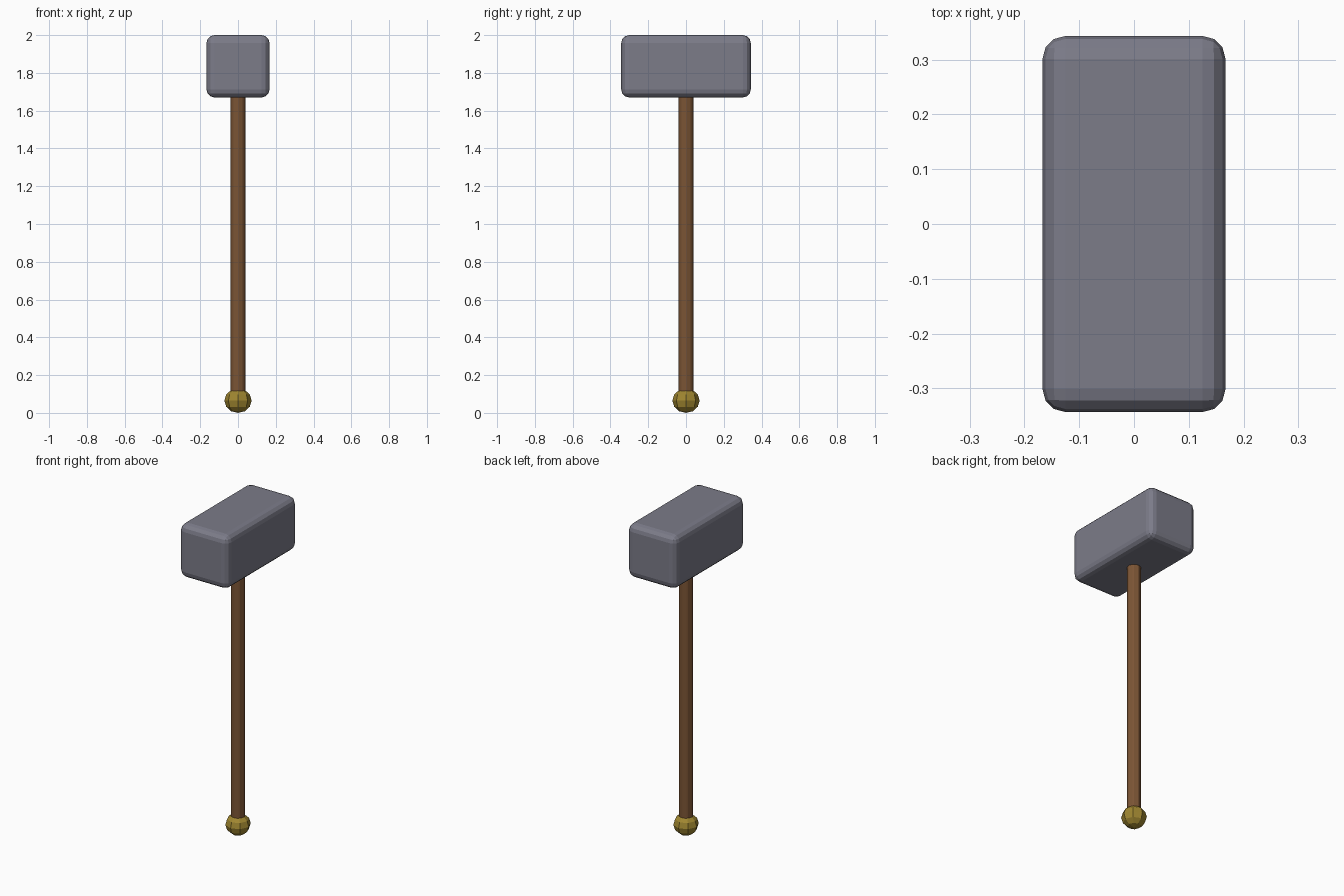
import bpy

if "Cube" in bpy.data.objects:
    bpy.data.objects.remove(bpy.data.objects["Cube"])


def finish(obj, name, color, bevel=0.0, segments=1):
    obj.name = name
    bpy.ops.object.transform_apply(location=False, rotation=False, scale=True)
    mat = bpy.data.materials.new(name + "_material")
    mat.diffuse_color = (*color, 1.0)
    mat.use_nodes = True
    mat.node_tree.nodes["Principled BSDF"].inputs["Base Color"].default_value = mat.diffuse_color
    obj.data.materials.append(mat)
    if bevel:
        mod = obj.modifiers.new("rounded_edges", 'BEVEL')
        mod.width = bevel
        mod.segments = segments
        mod.limit_method = 'ANGLE'
    return obj


# Heavy block head with rounded edges
bpy.ops.mesh.primitive_cube_add(size=1, location=(0, 0, 1.835))
head = bpy.context.object
head.scale = (0.334, 0.686, 0.33)
finish(head, "head", (0.20, 0.20, 0.25), 0.042, 3)

# Eight-sided wooden handle with softened edges
bottom, top = 0.11, 1.69
bpy.ops.mesh.primitive_cylinder_add(vertices=8, radius=0.041, depth=top - bottom,
                                    location=(0, 0, (top + bottom) / 2))
finish(bpy.context.object, "handle", (0.20, 0.09, 0.035), 0.005, 1)

# Low-poly pommel ball
bpy.ops.mesh.primitive_uv_sphere_add(segments=8, ring_count=6, radius=0.072,
                                     location=(0, 0, 0.065))
pommel = bpy.context.object
pommel.scale.z = 0.065 / 0.072
finish(pommel, "pommel", (0.35, 0.24, 0.03))
